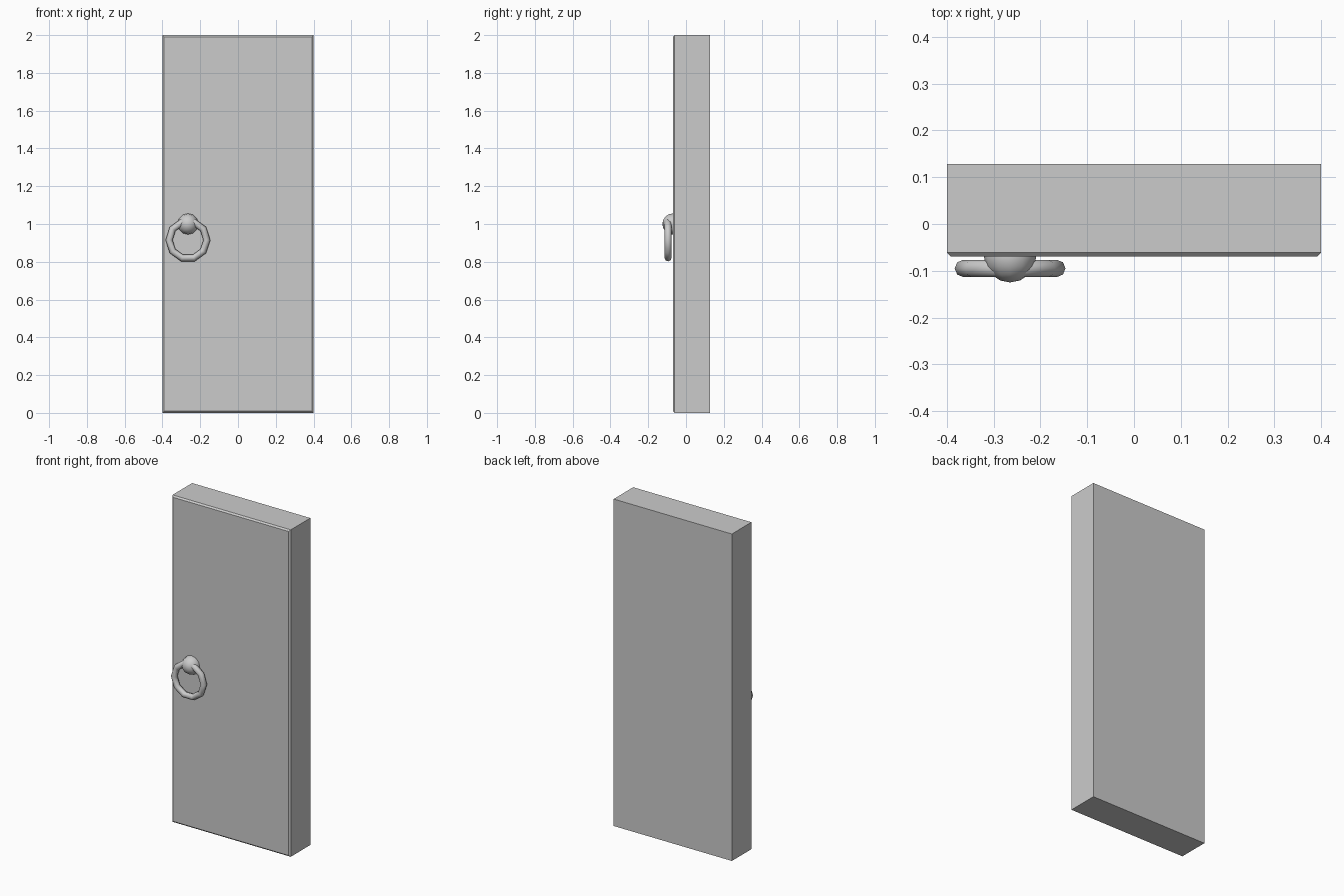
import bpy, bmesh, math

if "Cube" in bpy.data.objects:
    bpy.data.objects.remove(bpy.data.objects["Cube"])


def smooth(ob, angle=50):
    bpy.ops.object.select_all(action='DESELECT')
    ob.select_set(True)
    bpy.context.view_layer.objects.active = ob
    bpy.ops.object.shade_smooth_by_angle(angle=math.radians(angle))


# Door slab, chamfered around the front face only
X, Y0, Y1, Z, C = 0.4, -0.07, 0.128, 2.0, 0.009
bm = bmesh.new()
loops = []
for y, c in ((Y1, 0), (Y0 + C, 0), (Y0, C)):
    corners = ((-X + c, c), (X - c, c), (X - c, Z - c), (-X + c, Z - c))
    loops.append([bm.verts.new((x, y, z)) for x, z in corners])
for a, b in zip(loops, loops[1:]):
    for i in range(4):
        j = (i + 1) % 4
        bm.faces.new((a[i], a[j], b[j], b[i]))
bm.faces.new(loops[0])
bm.faces.new(loops[-1])
bmesh.ops.recalc_face_normals(bm, faces=bm.faces)
mesh = bpy.data.meshes.new("door_slab")
bm.to_mesh(mesh)
bm.free()
bpy.context.collection.objects.link(bpy.data.objects.new("door_slab", mesh))

# Pull ring hanging from the knob
bpy.ops.mesh.primitive_torus_add(major_segments=10, minor_segments=8,
                                 major_radius=0.1, minor_radius=0.0185,
                                 location=(-0.265, -0.095, 0.915),
                                 rotation=(math.pi / 2, 0, 0))
ring = bpy.context.object
ring.name = "pull_ring"
smooth(ring, 60)

# Domed knob, half sunk into the door
bpy.ops.mesh.primitive_uv_sphere_add(segments=12, ring_count=8, radius=0.056,
                                     location=(-0.265, -0.069, 1.0),
                                     rotation=(math.pi / 2, 0, 0))
knob = bpy.context.object
knob.name = "knob"
smooth(knob, 60)
